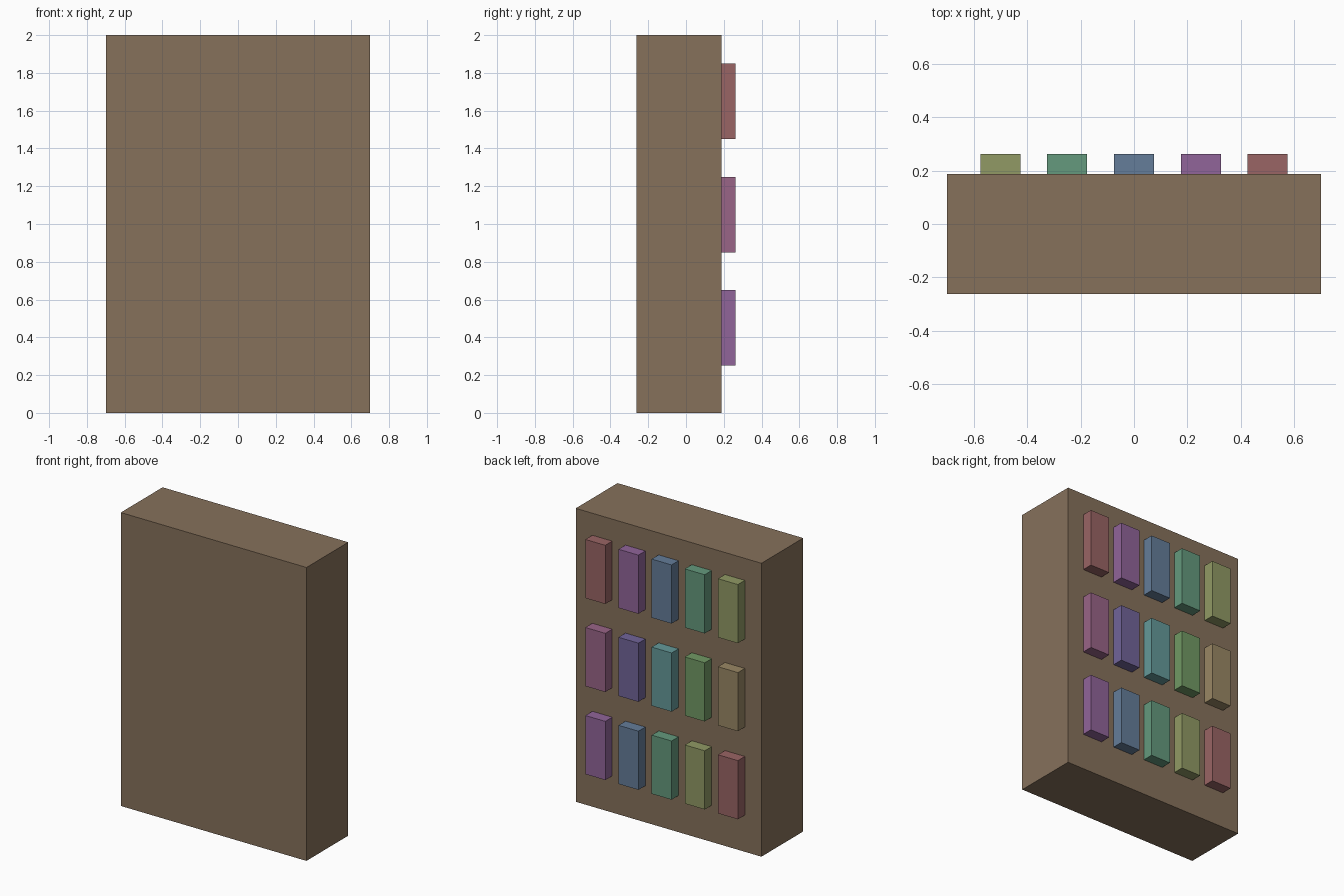
import bpy
from mathutils import Color

if "Cube" in bpy.data.objects:
    bpy.data.objects.remove(bpy.data.objects["Cube"])


def box(name, lo, hi, rgb):
    """Axis-aligned coloured box between two corners."""
    bpy.ops.mesh.primitive_cube_add(
        size=1, location=[(a + b) / 2 for a, b in zip(lo, hi)])
    obj = bpy.context.object
    obj.name = name
    obj.scale = [b - a for a, b in zip(lo, hi)]
    bpy.ops.object.transform_apply(location=False, rotation=False, scale=True)
    mat = bpy.data.materials.new(name + "_colour")
    mat.diffuse_color = (*rgb, 1)
    mat.use_nodes = True
    mat.node_tree.nodes["Principled BSDF"].inputs["Base Color"].default_value = mat.diffuse_color
    obj.data.materials.append(mat)
    return obj


BACK = 0.1875      # rear face of the case, where the books stick out
DEPTH = 0.075      # how far the books protrude

# Solid bookcase body
box("bookcase_body", (-0.7, -0.2625, 0), (0.7, BACK, 2), (0.24, 0.165, 0.105))

# Three rows of five books, slightly sunk into the body, hue shifting per book
for row in range(3):
    for col in range(5):
        x = -0.5 + 0.25 * col
        z = 0.25 + 0.6 * row
        hue = Color()
        hue.hsv = ((0.2 * col + 0.1 * row) % 1.0, 0.6, 0.32)
        box(f"book_row{row + 1}_{col + 1}",
            (x - 0.075, BACK - 0.02, z), (x + 0.075, BACK + DEPTH, z + 0.4),
            tuple(hue))
